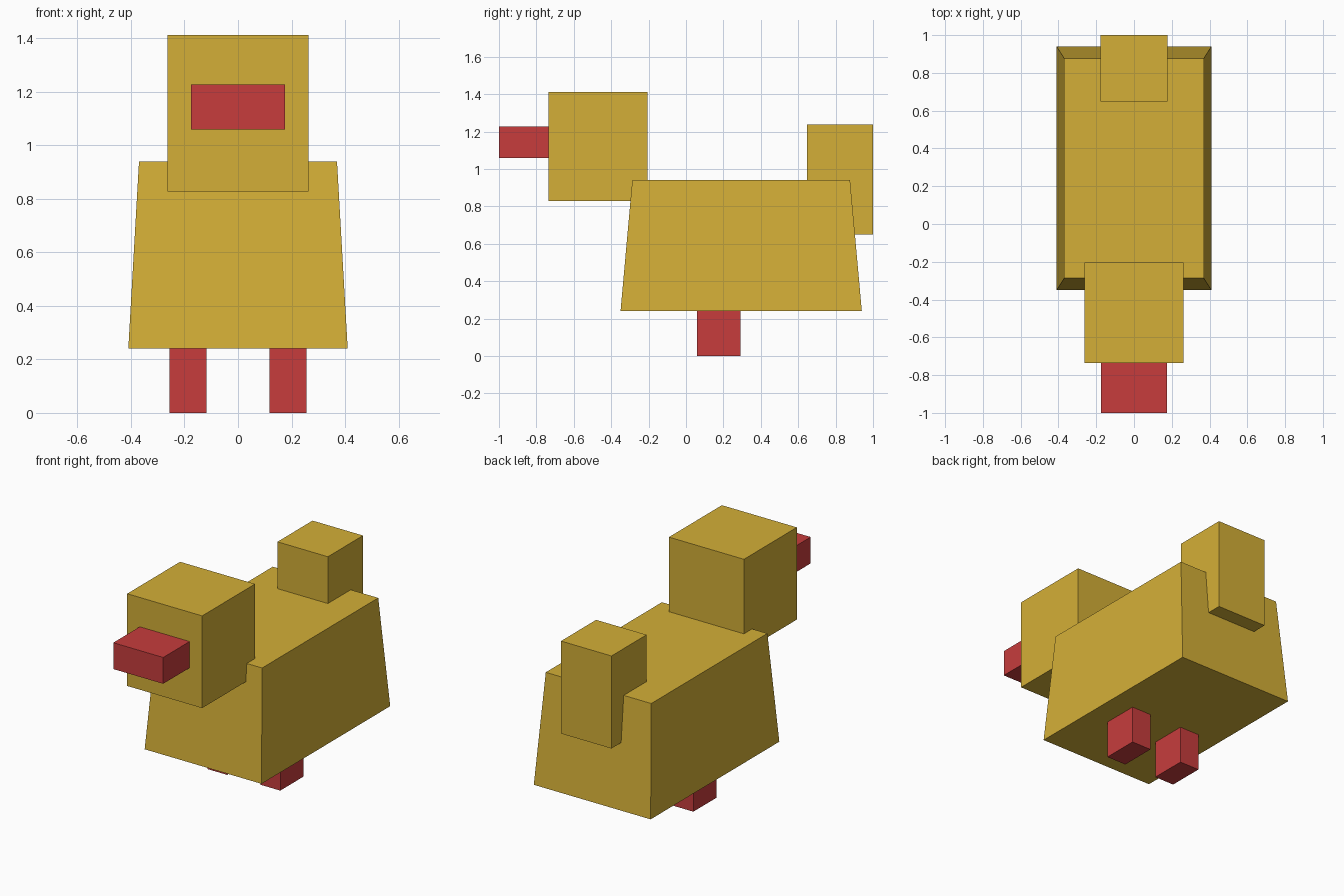
import bpy
import bmesh

default = bpy.data.objects.get("Cube")
if default:
    bpy.data.objects.remove(default, do_unlink=True)


def material(name, rgb):
    mat = bpy.data.materials.new(name)
    mat.use_nodes = True
    color = (*rgb, 1.0)
    mat.diffuse_color = color
    mat.node_tree.nodes["Principled BSDF"].inputs["Base Color"].default_value = color
    return mat


gold = material("gold", (0.658, 0.429, 0.038))
red = material("red", (0.57, 0.046, 0.046))


def block(name, mat, x, y, z, top_x=None, top_y=None):
    """Box spanning the given ranges, with an optional different top rectangle."""
    top_x, top_y = top_x or x, top_y or y
    bm = bmesh.new()
    bmesh.ops.create_cube(bm, size=1)
    for v in bm.verts:
        upper = v.co.z > 0
        xs, ys = (top_x, top_y) if upper else (x, y)
        v.co = (xs[v.co.x > 0], ys[v.co.y > 0], z[upper])
    mesh = bpy.data.meshes.new(name)
    bm.to_mesh(mesh)
    bm.free()
    mesh.materials.append(mat)
    obj = bpy.data.objects.new(name, mesh)
    bpy.context.collection.objects.link(obj)
    return obj


# Tapered body
block("body", gold, (-0.41, 0.41), (-0.35, 0.94), (0.24, 0.94),
      top_x=(-0.37, 0.37), top_y=(-0.287, 0.877))

# Head, beak and tail
block("head", gold, (-0.263, 0.263), (-0.735, -0.205), (0.828, 1.413))
block("beak", red, (-0.175, 0.175), (-1.0, -0.725), (1.06, 1.227))
block("tail", gold, (-0.177, 0.177), (0.648, 1.0), (0.65, 1.237))

# Pair of legs
for side, x in (("left", (0.117, 0.256)), ("right", (-0.256, -0.117))):
    block(side + "_leg", red, x, (0.058, 0.292), (0.0, 0.25))
